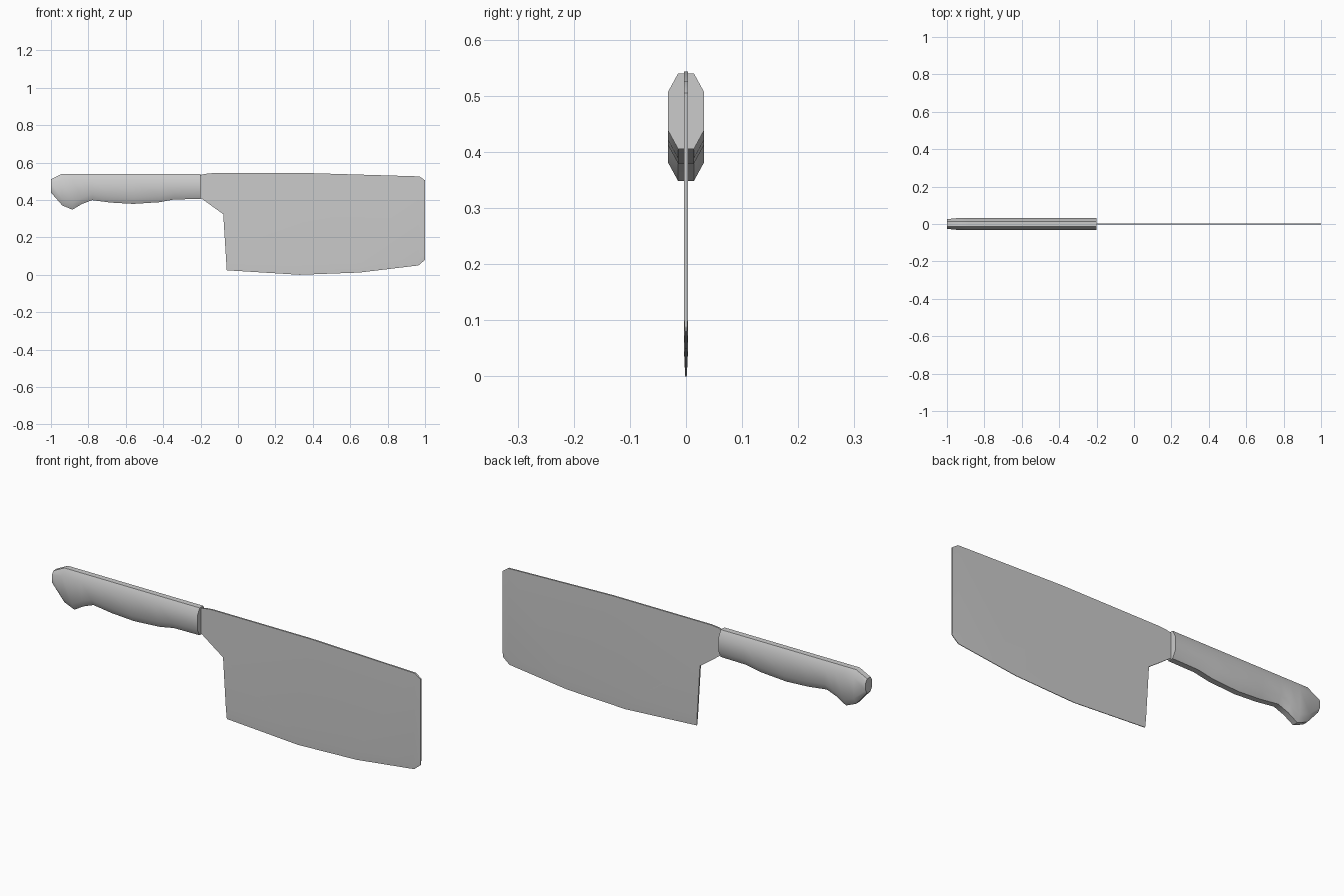
import bpy, bmesh

if "Cube" in bpy.data.objects:
    bpy.data.objects.remove(bpy.data.objects["Cube"])


def finish(bm, name, angle):
    bmesh.ops.recalc_face_normals(bm, faces=bm.faces)
    mesh = bpy.data.meshes.new(name)
    bm.to_mesh(mesh)
    bm.free()
    obj = bpy.data.objects.new(name, mesh)
    bpy.context.collection.objects.link(obj)
    bpy.ops.object.select_all(action='DESELECT')
    obj.select_set(True)
    bpy.context.view_layer.objects.active = obj
    bpy.ops.object.shade_smooth_by_angle(angle=angle)
    return obj


# Handle: chamfered rectangular sections lofted along x
# station: x, bottom z, top z, half width, flat half width, chamfer height
stations = [(-1.0, .440, .510, .026, .013, .018), (-.94, .371, .540, .032, .014, .033)]
stations += [(x, zb, .540, .032, .014, .033) for x, zb in [
    (-.885, .348), (-.835, .378), (-.78, .399), (-.68, .386), (-.56, .379),
    (-.42, .388), (-.34, .403), (-.20, .405)]]
bm = bmesh.new()
rings = []
for x, zb, zt, w, f, c in stations:
    half = [(f, zb), (w, zb + c), (w, zt - c), (f, zt)]
    section = half + [(-y, z) for y, z in reversed(half)]
    rings.append([bm.verts.new((x, y, z)) for y, z in section])
for a, b in zip(rings, rings[1:]):
    for i in range(8):
        j = (i + 1) % 8
        bm.faces.new((a[i], a[j], b[j], b[i]))
bm.faces.new(rings[0])
bm.faces.new(rings[-1])
finish(bm, "handle", 0.8)

# Blade: flat body with neck and spine, plus a tapered cutting edge
T, E = .004, .0015
upper = [(1, .505), (.97, .526), (.4, .543), (-.14, .543), (-.18, .539), (-.21, .530),
         (-.21, .412), (-.195, .408), (-.125, .357), (-.08, .342)]
grind = [(-.063, .07), (.3, .055), (.65, .062), (.965, .085), (1, .11)]
edge = [(-.06, .024), (.33, .003), (.65, .012), (.965, .05), (1, .08)]
edge[1] = (.33, 0)
bm = bmesh.new()
sides = []
for s in (-1, 1):
    up, gr, ed = [[bm.verts.new((x, s * t, z)) for x, z in pts]
                  for pts, t in ((upper, T), (grind, T), (edge, E))]
    bm.faces.new(up + gr)
    for i in range(len(gr) - 1):
        bm.faces.new((gr[i], gr[i + 1], ed[i + 1], ed[i]))
    sides.append(up + [gr[0]] + ed + [gr[-1]])
# Rim joining both sides
a, b = sides
for i in range(len(a)):
    j = (i + 1) % len(a)
    bm.faces.new((a[i], a[j], b[j], b[i]))
bmesh.ops.triangulate(bm, faces=[f for f in bm.faces if len(f.verts) > 4])
finish(bm, "blade", 0.6)
